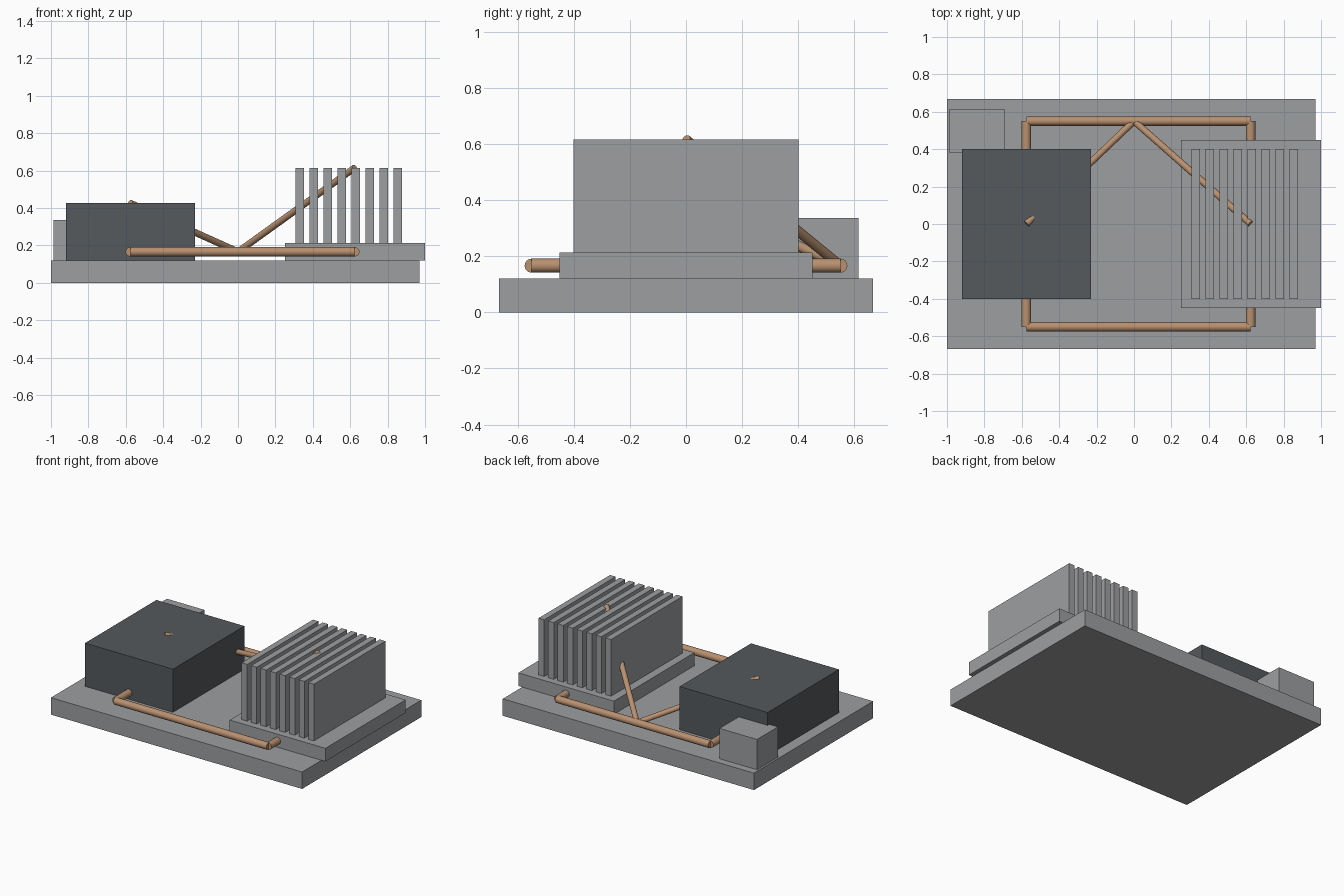
import bpy
from math import radians
from mathutils import Vector

cube = bpy.data.objects.get("Cube")
if cube:
    bpy.data.objects.remove(cube, do_unlink=True)


def material(name, rgb):
    m = bpy.data.materials.new(name)
    m.use_nodes = True
    m.diffuse_color = (*rgb, 1)
    m.node_tree.nodes["Principled BSDF"].inputs["Base Color"].default_value = (*rgb, 1)
    return m


GREY = material("aluminium grey", (0.34, 0.345, 0.355))
DARK = material("dark slate", (0.09, 0.10, 0.108))
COPPER = material("copper", (0.48, 0.28, 0.16))


def box(name, low, high, mat):
    low, high = Vector(low), Vector(high)
    bpy.ops.mesh.primitive_cube_add(size=1, location=(low + high) / 2)
    ob = bpy.context.object
    ob.name = name
    ob.scale = high - low
    bpy.ops.object.transform_apply(location=False, rotation=False, scale=True)
    ob.data.materials.append(mat)
    return ob


def pipe(name, start, end, radius):
    start, end = Vector(start), Vector(end)
    axis = end - start
    bpy.ops.mesh.primitive_cylinder_add(
        vertices=24, radius=radius, depth=axis.length, location=(start + end) / 2,
        rotation=axis.to_track_quat("Z", "Y").to_euler())
    ob = bpy.context.object
    ob.name = name
    ob.data.materials.append(COPPER)
    bpy.ops.object.shade_smooth_by_angle(angle=radians(40))
    return ob


# Base plate and the blocks standing on it
TOP = 0.12
box("base_plate", (-1, -0.667, 0), (0.97, 0.667, TOP), GREY)
box("dark_block", (-0.92, -0.4, TOP), (-0.23, 0.4, 0.426), DARK)
box("small_block", (-0.987, 0.38, TOP), (-0.693, 0.614, 0.335), GREY)

# Heat sink: foot plate and a row of fins
FOOT = 0.213
box("heat_sink_foot", (0.25, -0.45, TOP), (1, 0.45, FOOT), GREY)
for i in range(8):
    x = 0.308 + i * 0.0748
    box(f"heat_sink_fin_{i + 1}", (x, -0.4, FOOT), (x + 0.044, 0.4, 0.615), GREY)

# Pipe loop with square corners
LEFT_X, RIGHT_X, LOOP_Y, LOOP_Z = 0.624, -0.576, 0.55, 0.166
for side, y in (("front", -LOOP_Y), ("back", LOOP_Y)):
    pipe(f"{side}_pipe", (RIGHT_X, y, LOOP_Z), (LEFT_X, y, LOOP_Z), 0.025)
for side, x in (("left", LEFT_X), ("right", RIGHT_X)):
    pipe(f"{side}_pipe", (x, -LOOP_Y, LOOP_Z), (x, LOOP_Y, LOOP_Z), 0.025)

# Sloping pipes from the back of the loop to the top of each block
pipe("left_sloping_pipe", (0, LOOP_Y, LOOP_Z), (LEFT_X, 0, 0.615), 0.018)
pipe("right_sloping_pipe", (0, LOOP_Y, LOOP_Z), (RIGHT_X, 0, 0.426), 0.018)
